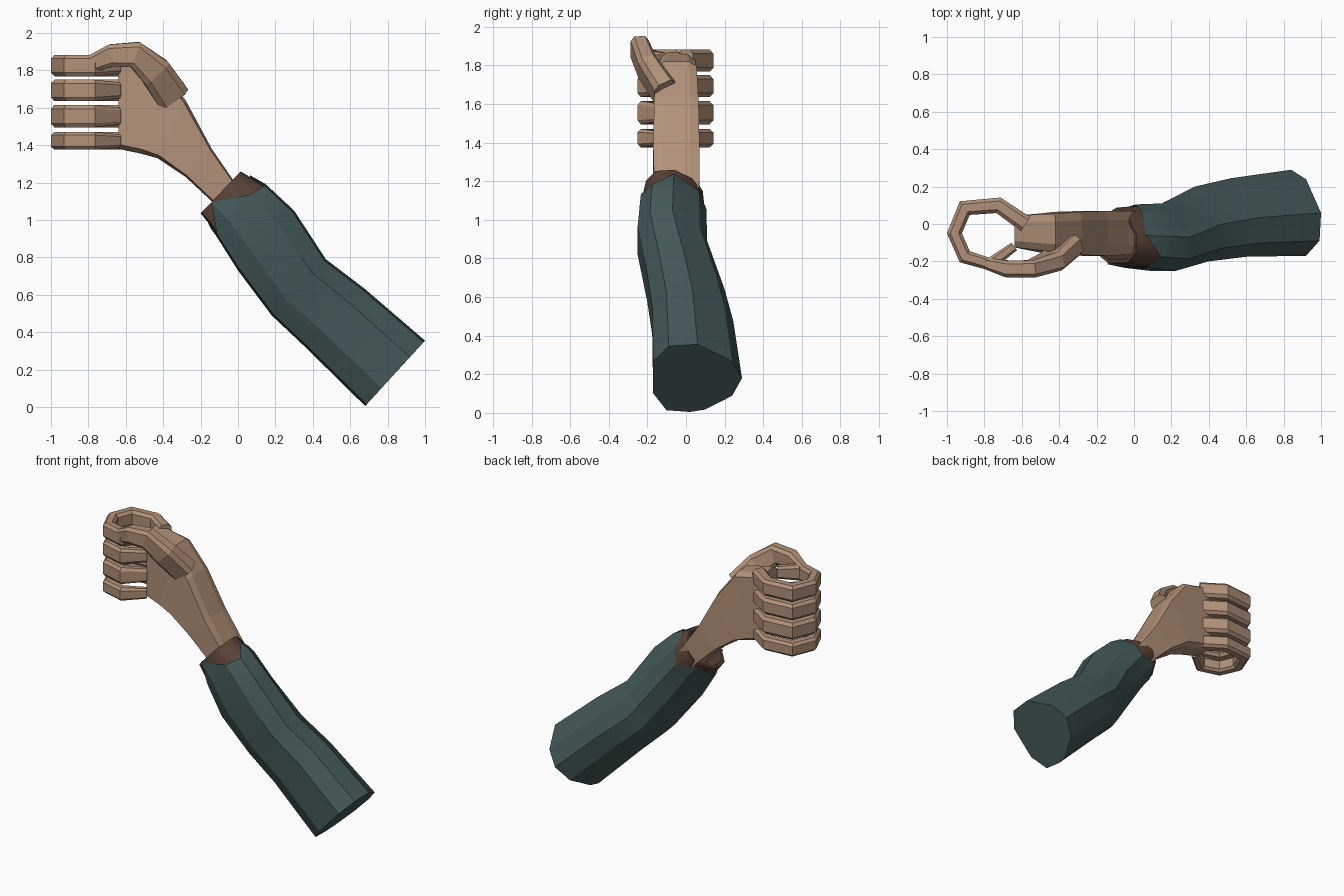
import bpy, bmesh, math
from mathutils import Vector

if "Cube" in bpy.data.objects:
    bpy.data.objects.remove(bpy.data.objects["Cube"], do_unlink=True)


def material(name, rgb):
    m = bpy.data.materials.new(name)
    m.use_nodes = True
    m.diffuse_color = (*rgb, 1)
    m.node_tree.nodes["Principled BSDF"].inputs["Base Color"].default_value = (*rgb, 1)
    return m


SKIN = material("tan skin", (0.44, 0.285, 0.19))
TEAL = material("dark teal cloth", (0.058, 0.1, 0.1))
BROWN = material("dark brown cuff", (0.1, 0.055, 0.038))


def loft(name, rings, mat, cap_start=True, cap_end=True, smooth=None):
    """Bridge rings of equal point count into one skin."""
    bm = bmesh.new()
    loops = [[bm.verts.new(p) for p in ring] for ring in rings]
    n = len(loops[0])
    for a, b in zip(loops, loops[1:]):
        for i in range(n):
            j = (i + 1) % n
            bm.faces.new((a[i], a[j], b[j], b[i]))
    if cap_start:
        bm.faces.new(loops[0])
    if cap_end:
        bm.faces.new(loops[-1])
    bmesh.ops.recalc_face_normals(bm, faces=bm.faces)
    mesh = bpy.data.meshes.new(name)
    bm.to_mesh(mesh)
    bm.free()
    mesh.materials.append(mat)
    ob = bpy.data.objects.new(name, mesh)
    bpy.context.collection.objects.link(ob)
    if smooth:
        bpy.ops.object.select_all(action="DESELECT")
        ob.select_set(True)
        bpy.context.view_layer.objects.active = ob
        bpy.ops.object.shade_smooth_by_angle(angle=math.radians(smooth))
    return ob


def section(top, bottom, y0, y1, profile, scale=1.0):
    """Ring spanning two side-profile points and a depth range."""
    t, b = Vector((top[0], 0, top[1])), Vector((bottom[0], 0, bottom[1]))
    mid = (t + b) / 2 + Vector((0, (y0 + y1) / 2, 0))
    u, v = (t - b) / 2 * scale, Vector((0, (y1 - y0) / 2 * scale, 0))
    return [mid + u * p + v * q for p, q in profile]


def sweep(name, path, sizes, normal, profile, mat):
    """Chamfered tube along a path, bending about the given normal."""
    pts = [Vector(p) for p in path]
    rings = []
    for i, p in enumerate(pts):
        back = (p - pts[i - 1]).normalized() if i else Vector()
        ahead = (pts[i + 1] - p).normalized() if i < len(pts) - 1 else Vector()
        tangent = (back + ahead).normalized()
        side = tangent.cross(Vector(normal)).normalized()
        up = side.cross(tangent)
        a, b = sizes[i]
        rings.append([p + side * a * s + up * b * t for s, t in profile])
    return loft(name, rings, mat)


def chamfered(a, b):
    return [(1, a), (b, 1), (-b, 1), (-1, a), (-1, -a), (-b, -1), (b, -1), (1, -a)]


# Sleeve: lopsided ten-sided cloth tube with a ragged wrist edge
CLOTH = [(.95, -.65), (1, 0), (.5, .78), (0, 1), (-.52, .78),
         (-.93, .17), (-1, -.17), (-.95, -.7), (-.45, -1), (.5, -1)]
ARM = [((1.0, .355), (.68, .005), -.17, .29),
       ((.68, .63), (.36, .32), -.175, .245),
       ((.47, .79), (.18, .49), -.2, .2),
       ((.30, 1.05), (0, .73), -.25, .11),
       ((.15, 1.19), (-.12, .92), -.235, .105),
       ((.02, 1.265), (-.205, 1.03), -.215, .095)]
RAGGED = [0, .65, .35, .05, .8, .65, .3, 0, 1, .15]
arm_rings = [section(*s, CLOTH) for s in ARM]
rim = [a.lerp(b, f) for a, b, f in zip(arm_rings[-2], arm_rings[-1], RAGGED)]
loft("sleeve", arm_rings[:-1] + [rim], TEAL, cap_end=False, smooth=25)

# Cuff: inner lining showing past the ragged edge, hollow at the wrist
cuff = [section(*s, CLOTH, .95) for s in ARM[-3:]]
cuff += [section(*ARM[-1], CLOTH, .84), section(*ARM[-2], CLOTH, .72)]
loft("cuff", cuff, BROWN, cap_start=False, smooth=50)

# Palm: flattened block that widens from wrist to knuckles
PALM = [((.06, 1.1), (-.05, 1.0), -.15, .06),
        ((-.03, 1.22), (-.14, 1.1), -.165, .07),
        ((-.14, 1.38), (-.28, 1.23), -.17, .07),
        ((-.28, 1.64), (-.43, 1.33), -.165, .065),
        ((-.42, 1.82), (-.52, 1.355), -.15, .055),
        ((-.64, 1.87), (-.64, 1.38), -.125, .045)]
loft("palm", [section(*s, chamfered(.6, .9)) for s in PALM], SKIN)

# Fingers: four curled loops stacked from index to little finger
CURL = [(-.58, 0), (-.725, .1), (-.905, .085), (-.96, -.05),
        (-.905, -.175), (-.77, -.215), (-.64, -.12)]
THICK = [.045, .043, .045, .04, .04, .036, .025]
FINGERS = {"index_finger": (1.825, .057), "middle_finger": (1.693, .057),
           "ring_finger": (1.555, .06), "little_finger": (1.423, .047)}
for name, (z, half) in FINGERS.items():
    sizes = [(t, half * (.75 if i == len(THICK) - 1 else 1)) for i, t in enumerate(THICK)]
    sweep(name, [(x, y, z) for x, y in CURL], sizes, (0, 0, 1), chamfered(.65, .55), SKIN)

# Thumb: arches over the front of the palm towards the index finger
sweep("thumb",
      [(-.35, -.11, 1.66), (-.44, -.2, 1.79), (-.55, -.24, 1.885),
       (-.675, -.24, 1.88), (-.785, -.21, 1.835)],
      [(.09, .06), (.085, .052), (.07, .047), (.06, .045), (.045, .03)],
      (0, -1, 0), chamfered(.6, .65), SKIN)
